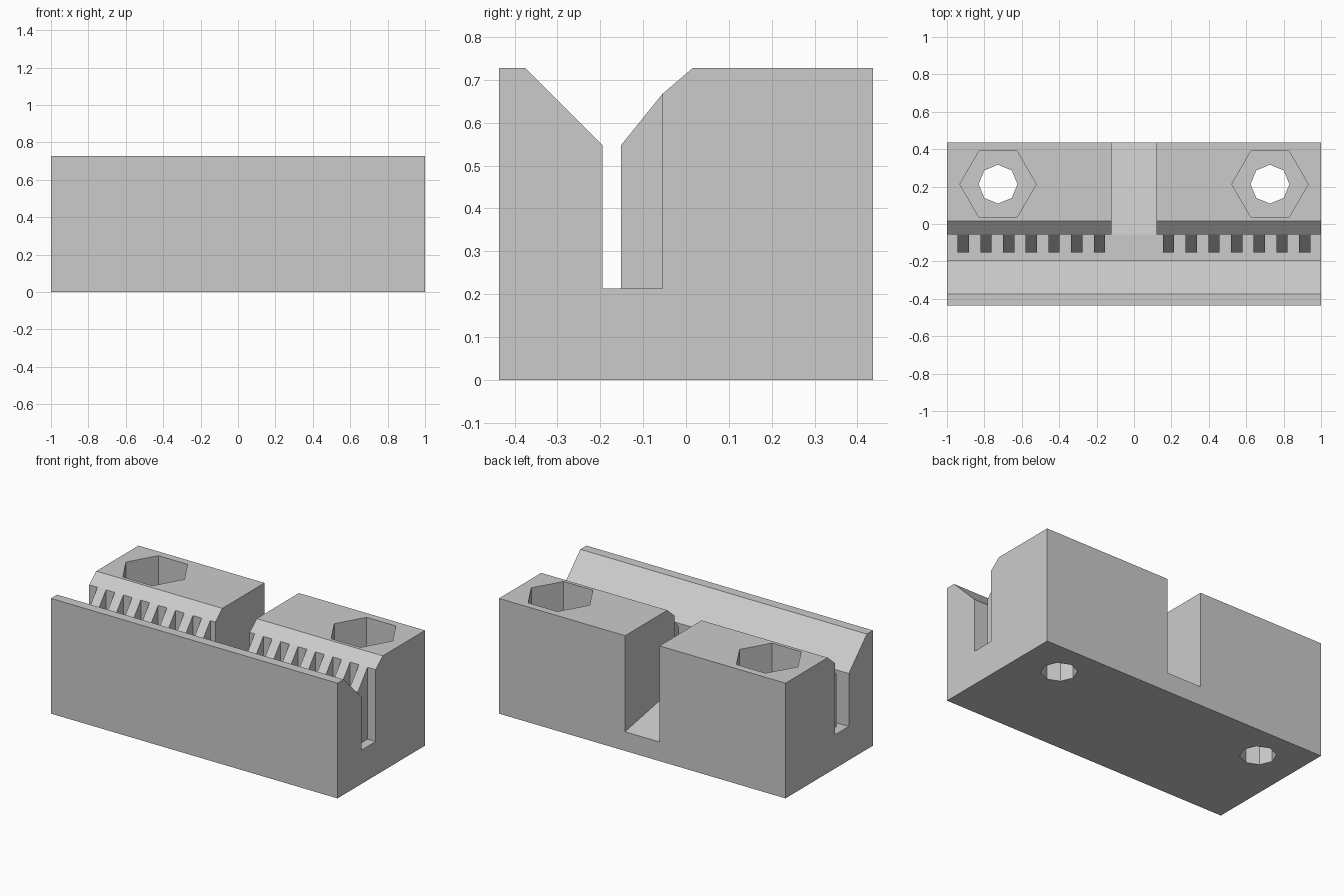
import bpy, bmesh
from math import cos, sin, tau

if "Cube" in bpy.data.objects:
    bpy.data.objects.remove(bpy.data.objects["Cube"], do_unlink=True)

grey = bpy.data.materials.new("plain grey")
grey.use_nodes = True
grey.diffuse_color = (0.6, 0.6, 0.6, 1)
grey.node_tree.nodes["Principled BSDF"].inputs["Base Color"].default_value = grey.diffuse_color


def prism(name, outline, axis, spans):
    """Extrude an outline along x (points are y, z) or z (points are x, y), once per span."""
    bm = bmesh.new()
    for lo, hi in spans:
        place = (lambda p: (lo, *p)) if axis == "x" else (lambda p: (*p, lo))
        face = bm.faces.new([bm.verts.new(place(p)) for p in outline])
        moved = bmesh.ops.extrude_face_region(bm, geom=[face])["geom"]
        shift = (hi - lo, 0, 0) if axis == "x" else (0, 0, hi - lo)
        bmesh.ops.translate(bm, vec=shift, verts=[v for v in moved if isinstance(v, bmesh.types.BMVert)])
    bmesh.ops.recalc_face_normals(bm, faces=bm.faces)
    mesh = bpy.data.meshes.new(name)
    bm.to_mesh(mesh)
    bm.free()
    mesh.materials.append(grey)
    obj = bpy.data.objects.new(name, mesh)
    bpy.context.collection.objects.link(obj)
    return obj


def combine(target, tool, operation):
    """Apply a boolean and remove its helper object."""
    mod = target.modifiers.new(tool.name, "BOOLEAN")
    mod.operation, mod.object, mod.solver = operation, tool, "EXACT"
    tool.hide_render = True
    bpy.context.view_layer.objects.active = target
    bpy.ops.object.modifier_apply(modifier=mod.name)
    bpy.data.objects.remove(tool, do_unlink=True)


def ring(x, y, radius, sides):
    return [(x + radius * cos(tau * i / sides), y + radius * sin(tau * i / sides)) for i in range(sides)]


# Clamp body: front wall, belt slot and rear block in one profile
top, back, slot_floor, slot_back = 0.727, 0.436, 0.213, -0.055
body = prism("clamp_body", [
    (-back, 0), (back, 0), (back, top), (0.015, top), (slot_back, 0.667),
    (slot_back, slot_floor), (-0.195, slot_floor), (-0.195, 0.547),
    (-0.375, top), (-back, top)], "x", [(-1, 1)])

# Centre gap with a floor that slopes down to the back
drop = (0.121 - slot_floor) / (back - slot_back)
end = back + 0.1
combine(body, prism("gap_cutter", [
    (slot_back, slot_floor), (end, slot_floor + drop * (end - slot_back)),
    (end, 1), (slot_back, 1)], "x", [(-0.12, 0.12)]), "DIFFERENCE")

# Belt teeth, seven on each side of the gap
centres = [s * (0.185 + 0.1213 * i) for s in (-1, 1) for i in range(7)]
combine(body, prism("belt_teeth", [
    (-0.152, 0.19), (-0.03, 0.19), (-0.03, 0.667), (slot_back, 0.667), (-0.152, 0.547)],
    "x", [(c - 0.03, c + 0.03) for c in centres]), "UNION")

# Hexagonal nut pockets and octagonal bolt holes
for side in (-1, 1):
    x, y = side * 0.727, 0.213
    combine(body, prism("nut_pocket", ring(x, y, 0.204, 6), "z", [(0.32, 1)]), "DIFFERENCE")
    combine(body, prism("bolt_hole", ring(x, y, 0.104, 8), "z", [(-0.1, 1)]), "DIFFERENCE")
